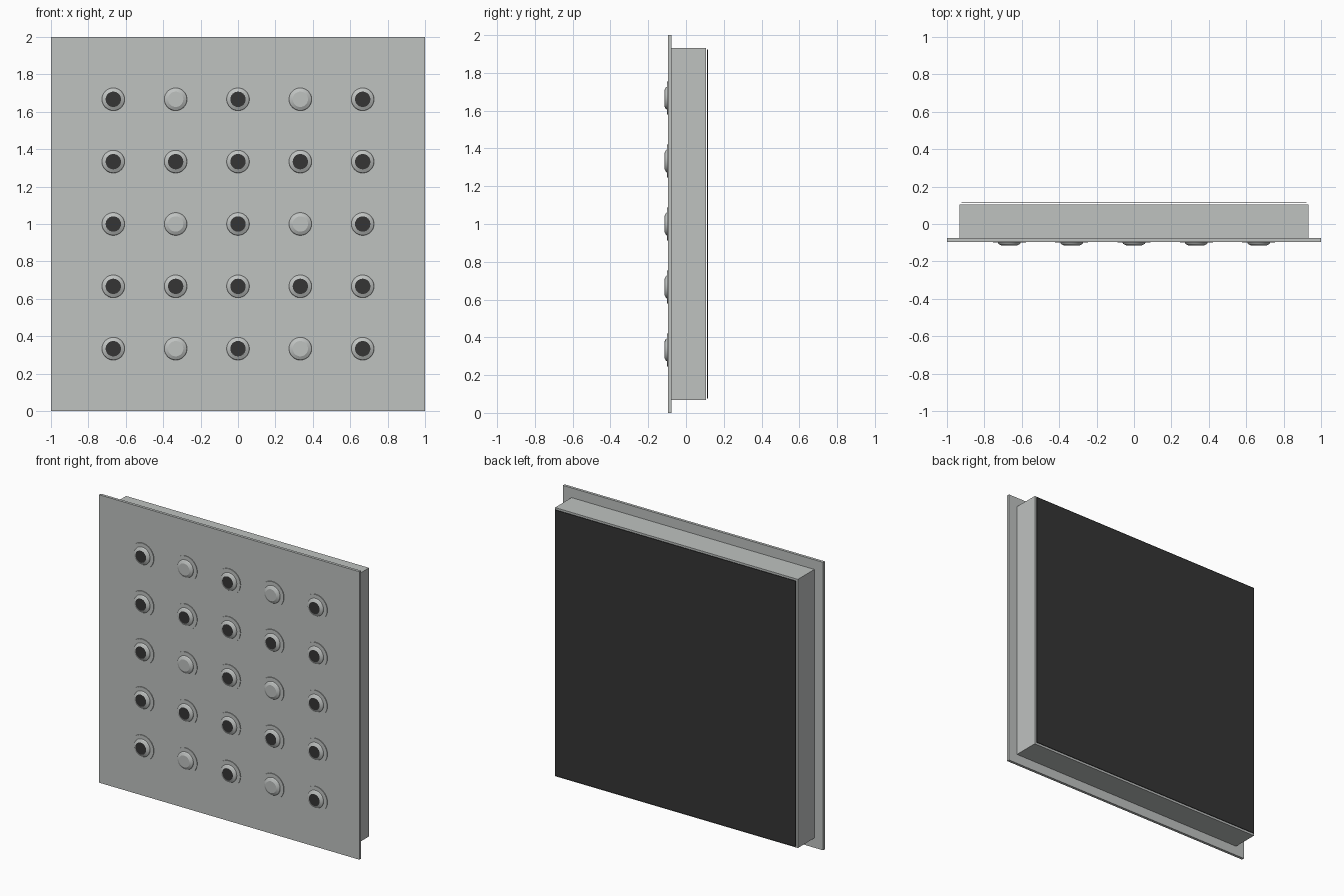
import bpy, bmesh, math
from mathutils import Matrix

cube = bpy.data.objects.get("Cube")
if cube:
    bpy.data.objects.remove(cube, do_unlink=True)


def material(name, rgb):
    m = bpy.data.materials.new(name)
    m.use_nodes = True
    m.diffuse_color = (*rgb, 1)
    m.node_tree.nodes["Principled BSDF"].inputs["Base Color"].default_value = (*rgb, 1)
    return m


grey = material("light grey", (0.52, 0.54, 0.53))
black = material("charcoal", (0.035, 0.035, 0.035))


def finish(name, bm, mats):
    bmesh.ops.recalc_face_normals(bm, faces=bm.faces)
    mesh = bpy.data.meshes.new(name)
    bm.to_mesh(mesh)
    bm.free()
    for m in mats:
        mesh.materials.append(m)
    obj = bpy.data.objects.new(name, mesh)
    bpy.context.collection.objects.link(obj)
    return obj


def slab(name, half, y0, y1, mat):
    """Square slab centred on the panel, spanning y0 to y1."""
    bm = bmesh.new()
    bmesh.ops.create_cube(bm, size=1, matrix=Matrix.Translation((0, (y0 + y1) / 2, 1))
                          @ Matrix.Diagonal((2 * half, y1 - y0, 2 * half, 1)))
    return finish(name, bm, [mat])


# Front sheet, housing box and the thin dark sheet floating behind it
FRONT = -0.095
slab("front_panel", 1.0, FRONT, -0.076, grey)
slab("housing", 0.933, -0.076, 0.105, grey)
slab("back_sheet", 0.923, 0.112, 0.116, black)

# Button: thin washer, sloping collar and flat cap, as radius and y
PROFILE = [(0.088, FRONT), (0.088, -0.1), (0.061, -0.1), (0.057, -0.107), (0.041, -0.115)]
SIDES = 32


def button(name, x, z, dark):
    bm = bmesh.new()
    rings = []
    for r, y in PROFILE:
        rings.append([bm.verts.new((r * math.cos(a), y, r * math.sin(a)))
                      for a in (2 * math.pi * i / SIDES for i in range(SIDES))])
    for lower, upper in zip(rings, rings[1:]):
        for i in range(SIDES):
            j = (i + 1) % SIDES
            bm.faces.new((lower[i], lower[j], upper[j], upper[i]))
    bm.faces.new(rings[0])
    cap = bm.faces.new(rings[-1])
    cap.material_index = int(dark)
    obj = finish(name, bm, [grey, black])
    obj.location = (x, 0, z)
    obj.select_set(True)
    bpy.context.view_layer.objects.active = obj


# Five by five grid, with six pale caps in the second and fourth columns
bpy.ops.object.select_all(action="DESELECT")
for row in range(5):
    for col in range(5):
        pale = col % 2 == 1 and row % 2 == 0
        button(f"button_{row + 1}_{col + 1}", (col - 2) / 3, 1 + (row - 2) / 3, not pale)
bpy.ops.object.shade_smooth_by_angle(angle=math.radians(22))
